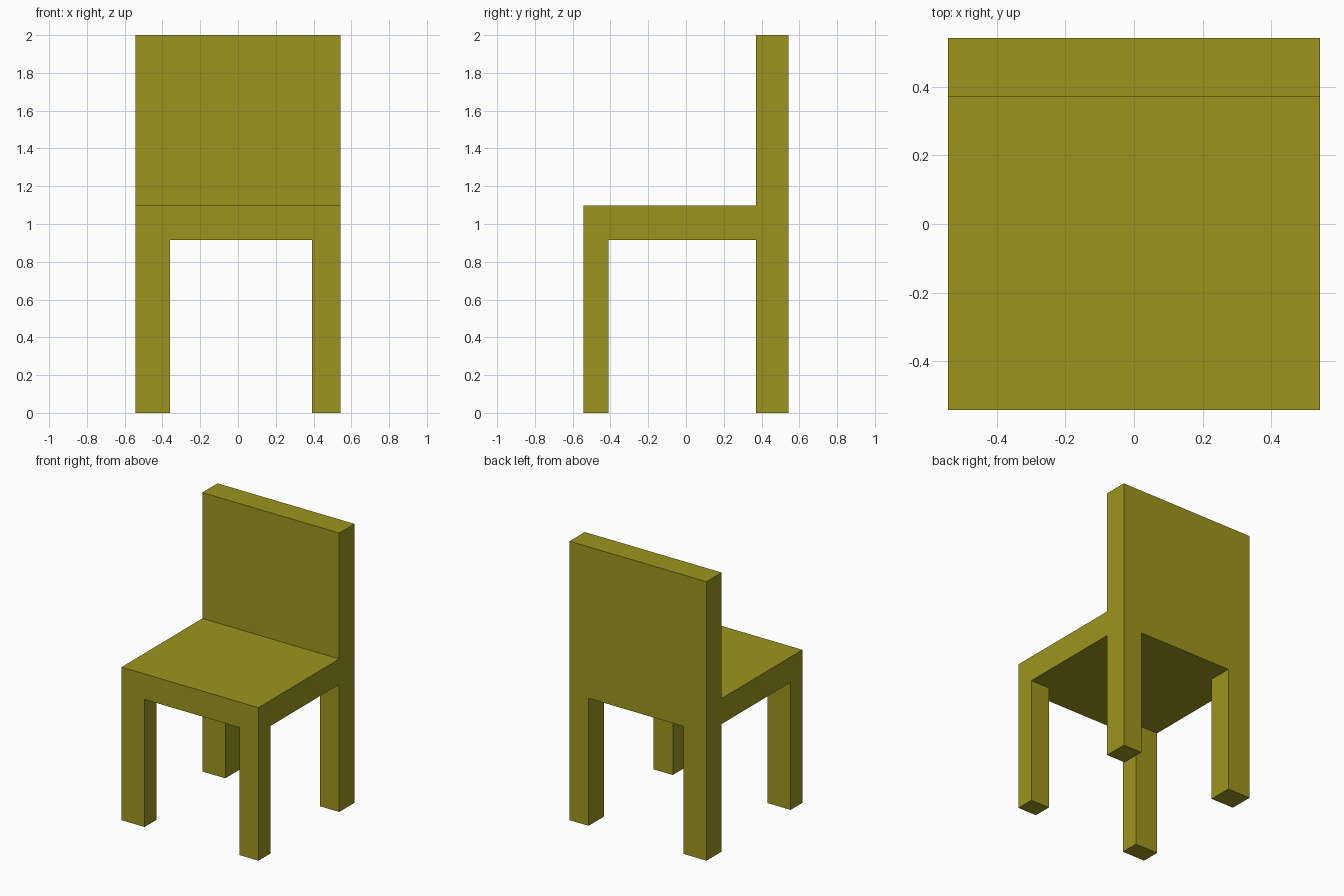
import bpy, bmesh
from itertools import product

if "Cube" in bpy.data.objects:
    bpy.data.objects.remove(bpy.data.objects["Cube"])

# Cut planes that divide the chair into legs, seat and backrest
XS = (-0.543, -0.36, 0.392, 0.543)   # left leg | gap | right leg
YS = (-0.543, -0.41, 0.371, 0.543)   # front leg | gap | back leg
ZS = (0.0, 0.914, 1.097, 2.0)        # legs | seat | backrest

legs = {(i, j, 0) for i in (0, 2) for j in (0, 2)}
seat = {(i, j, 1) for i in range(3) for j in range(3)}
backrest = {(i, 2, 2) for i in range(3)}
solid = legs | seat | backrest


def add_outer_faces(bm, verts, cell):
    """Add the sides of a block that do not touch another block."""
    for axis, side in product(range(3), (0, 1)):
        neighbour = list(cell)
        neighbour[axis] += 1 if side else -1
        if tuple(neighbour) in solid:
            continue
        u, v = (axis + 1) % 3, (axis + 2) % 3
        corners = []
        for du, dv in ((0, 0), (1, 0), (1, 1), (0, 1)):
            p = list(cell)
            p[axis] += side
            p[u] += du
            p[v] += dv
            p = tuple(p)
            if p not in verts:
                verts[p] = bm.verts.new((XS[p[0]], YS[p[1]], ZS[p[2]]))
            corners.append(verts[p])
        bm.faces.new(corners if side else corners[::-1])


# One welded body: four legs, seat and backrest without inner walls
bm = bmesh.new()
verts = {}
for cell in sorted(solid):
    add_outer_faces(bm, verts, cell)

# Merge flush faces so that only the real edges remain
bmesh.ops.dissolve_limit(bm, angle_limit=0.01, verts=bm.verts[:], edges=bm.edges[:])
bmesh.ops.recalc_face_normals(bm, faces=bm.faces[:])

mesh = bpy.data.meshes.new("chair")
bm.to_mesh(mesh)
bm.free()
chair = bpy.data.objects.new("chair", mesh)
bpy.context.collection.objects.link(chair)

# Olive finish
olive = bpy.data.materials.new("olive")
olive.diffuse_color = (0.34, 0.30, 0.013, 1.0)
olive.use_nodes = True
olive.node_tree.nodes["Principled BSDF"].inputs["Base Color"].default_value = olive.diffuse_color
mesh.materials.append(olive)
